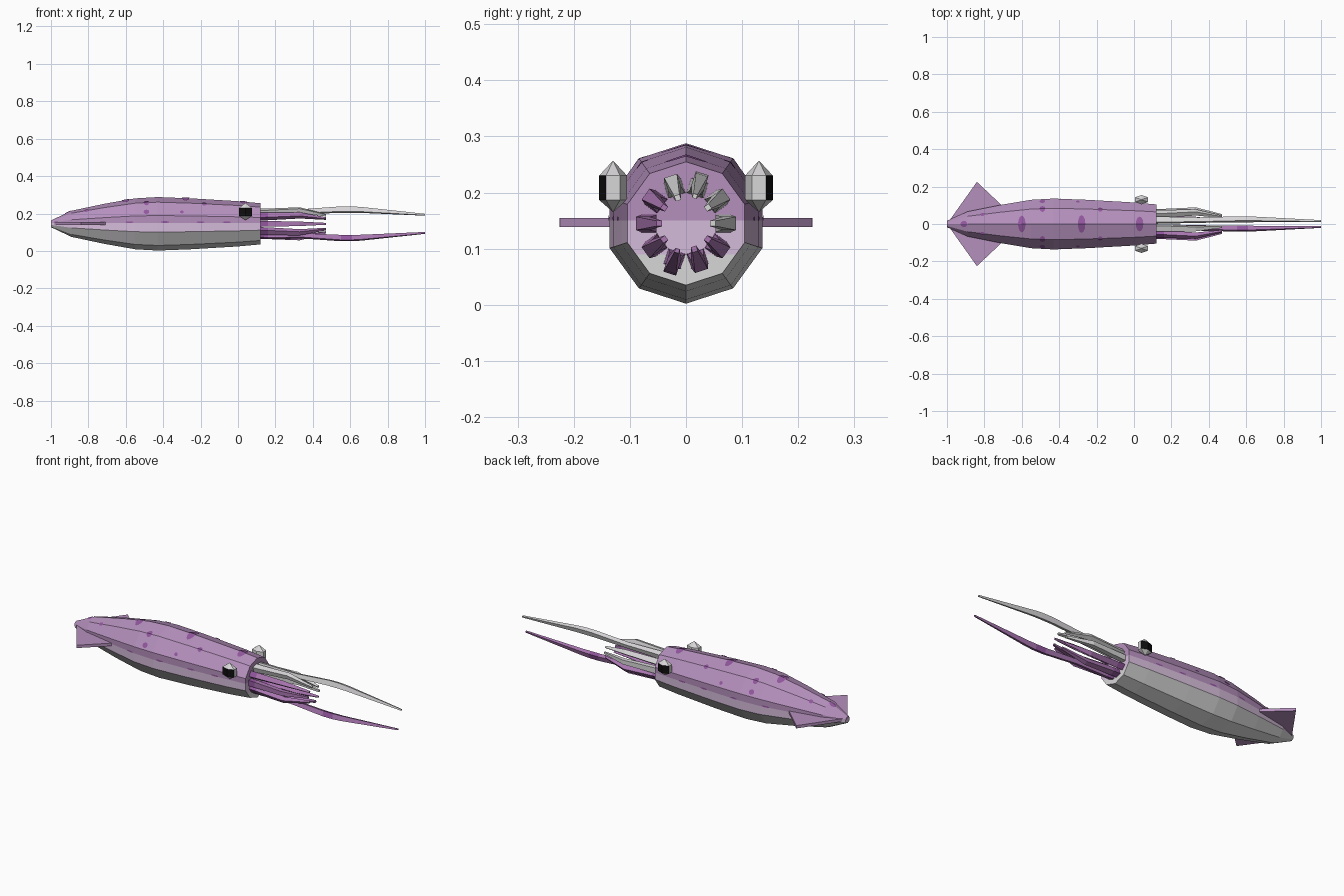
import bpy, bmesh, math
from mathutils import Vector

cube = bpy.data.objects.get("Cube")
if cube:
    bpy.data.objects.remove(cube, do_unlink=True)

MID = 0.145  # height of the body axis


def material(name, srgb):
    color = [(c / 255) ** 2.2 for c in srgb] + [1]
    m = bpy.data.materials.new(name)
    m.use_nodes = True
    m.diffuse_color = color
    bsdf = m.node_tree.nodes["Principled BSDF"]
    bsdf.inputs["Base Color"].default_value = color
    bsdf.inputs["Roughness"].default_value = 0.8
    return m


purple = material("mantle purple", (180, 143, 188))
lilac = material("pale lilac", (212, 186, 217))
white = material("belly white", (216, 214, 216))
spot_purple = material("spot purple", (146, 88, 158))
arm_purple = material("arm purple", (168, 118, 176))
black = material("pupil black", (22, 22, 22))


def finish(name, bm, mats, rule=None):
    bmesh.ops.recalc_face_normals(bm, faces=bm.faces)
    for f in bm.faces:
        f.material_index = rule(f) if rule else 0
    mesh = bpy.data.meshes.new(name)
    bm.to_mesh(mesh)
    bm.free()
    for m in mats:
        mesh.materials.append(m)
    ob = bpy.data.objects.new(name, mesh)
    bpy.context.collection.objects.link(ob)
    return ob


def loft(bm, rings):
    """Skin a list of point rings and close both ends."""
    loops = [[bm.verts.new(p) for p in ring] for ring in rings]
    n = len(loops[0])
    for a, b in zip(loops, loops[1:]):
        for i in range(n):
            j = (i + 1) % n
            bm.faces.new((a[i], a[j], b[j], b[i]))
    bm.faces.new(loops[0])
    bm.faces.new(loops[-1])


# Mantle: ten-sided loft with a ridge along the top
PROFILE = [(-1, .018), (-.89, .07), (-.71, .108), (-.55, .136), (-.43, .143),
           (-.25, .136), (0, .121), (.12, .11)]


def radius(x):
    for (x0, r0), (x1, r1) in zip(PROFILE, PROFILE[1:]):
        if x <= x1:
            return r0 + (r1 - r0) * (x - x0) / (x1 - x0)
    return PROFILE[-1][1]


def surface(x, deg, lift=0):
    """Point on the ten-sided mantle; deg runs from +y towards +z."""
    off = (deg - 18) % 36 - 18
    r = radius(x) * math.cos(math.radians(18)) / math.cos(math.radians(off)) + lift
    a = math.radians(deg)
    return Vector((x, r * math.cos(a), MID + r * math.sin(a)))


bm = bmesh.new()
loft(bm, [[surface(x, 18 + 36 * i) for i in range(10)] for x, r in PROFILE])
for height in (0.15, 0.09):
    bmesh.ops.bisect_plane(bm, geom=bm.verts[:] + bm.edges[:] + bm.faces[:],
                           plane_co=(0, 0, height), plane_no=(0, 0, 1))


def mantle_rule(f):
    z = f.calc_center_median().z
    if z < 0.09 or (abs(f.normal.x) < 0.9 and f.normal.z < -0.35):
        return 2
    return 0 if z > 0.15 else 1


finish("mantle", bm, [purple, lilac, white], mantle_rule)

# Fins: thin triangular plates on both sides of the tail
for side, name in ((1, "left_fin"), (-1, "right_fin")):
    bm = bmesh.new()
    outline = [(-1, 0), (-.84, .225), (-.60, 0)]
    loft(bm, [[(x, side * y, z) for x, y in outline] for z in (.139, .155)])
    finish(name, bm, [purple])

# Skin spots: thin patches folded over the mantle ridges
SPOTS = [(-.91, 90, .018, 16), (-.6, 90, .02, 21), (-.28, 90, .02, 21), (.03, 90, .02, 20)]
for deg in (54, 126):
    SPOTS += [(-.81, deg, .012, 7), (-.49, deg, .015, 8), (-.18, deg, .013, 6)]
for deg in (28, 152):
    SPOTS += [(-.49, deg, .015, 6), (-.3, deg, .01, 4)]
for x in (-.58, -.39, -.2, -.06):
    SPOTS += [(x, 4, .022, 2), (x, 176, .022, 2)]
bm = bmesh.new()
for x, deg, half_length, half_angle in SPOTS:
    center = bm.verts.new(surface(x, deg, .003))
    rim = []
    for i in range(12):
        a = i * math.tau / 12
        rim.append(bm.verts.new(surface(x + half_length * math.cos(a),
                                        deg + half_angle * math.sin(a), .003)))
    for i in range(12):
        bm.faces.new((center, rim[i], rim[(i + 1) % 12]))
finish("skin_spots", bm, [spot_purple])

# Eyes: six-sided faceted balls with a dark outward pupil
for side, name in ((1, "left_eye"), (-1, "right_eye")):
    bm = bmesh.new()
    bmesh.ops.create_uvsphere(bm, u_segments=6, v_segments=4, radius=1)
    for v in bm.verts:
        if abs(v.co.z) < 0.1:
            v.co.z = 0
    bmesh.ops.dissolve_verts(bm, verts=[v for v in bm.verts if v.co.z == 0])
    bm.free()
    bm = bmesh.new()
    top = bm.verts.new((.04, side * .13, .257))
    bottom = bm.verts.new((.04, side * .13, .165))
    rings = []
    for z in (.187, .23):
        rings.append([bm.verts.new((.04 + .04 * math.cos(a), side * .13 + .025 * math.sin(a), z))
                      for a in [math.radians(30 + 60 * i) for i in range(6)]])
    for i in range(6):
        j = (i + 1) % 6
        bm.faces.new((rings[0][i], rings[0][j], rings[1][j], rings[1][i]))
        bm.faces.new((rings[1][i], rings[1][j], top))
        bm.faces.new((rings[0][j], rings[0][i], bottom))

    def eye_rule(f, side=side):
        return int(len(f.verts) == 4 and f.normal.y * side > 0.5)

    finish(name, bm, [white, black], eye_rule)

# Arms: eight short and two long tapered square tubes in a circle
# Each station is x, distance from axis, half width, half depth
SHORT = [(.11, .066, .016, .014), (.16, .067, .015, .014), (.33, .077, .012, .012),
         (.47, .048, .005, .005)]
LONG = [(.11, .066, .016, .014), (.16, .067, .015, .014), (.35, .068, .012, .011),
        (.55, .080, .012, .014), (.61, .080, .012, .014), (.66, .078, .011, .013),
        (1, .051, .004, .004)]
for k in range(10):
    a = math.radians(36 * k)
    out = Vector((0, math.cos(a), math.sin(a)))
    across = Vector((0, -math.sin(a), math.cos(a)))
    long = k in (2, 7)
    bm = bmesh.new()
    rings = []
    for x, r, w, d in (LONG if long else SHORT):
        c = Vector((x, 0, MID)) + out * r
        rings.append([c + across * w * s + out * d * t
                      for s, t in ((-1, -1), (1, -1), (1, 1), (-1, 1))])
    loft(bm, rings)

    def band_rule(f):
        x = f.calc_center_median().x
        return int(x < .16 or .55 < x < .61)

    colors = [white] if k in (0, 1, 2, 3) else [arm_purple, spot_purple]
    finish(f"{'tentacle' if long else 'arm'}_{k + 1}", bm, colors,
           None if len(colors) == 1 else band_rule)
